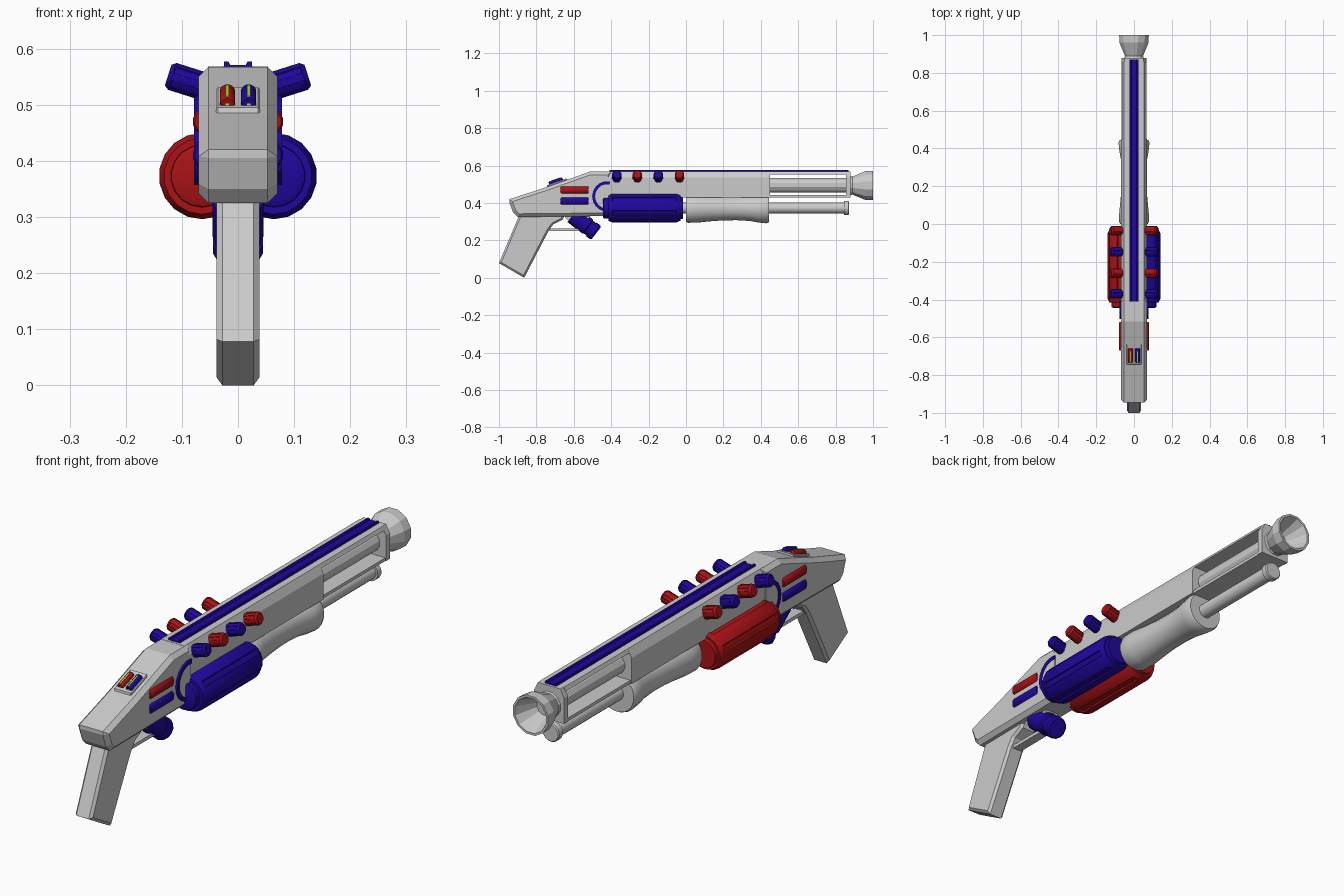
import bpy, bmesh
from math import sin, cos, pi, radians
from mathutils import Vector

if "Cube" in bpy.data.objects:
    bpy.data.objects.remove(bpy.data.objects["Cube"])


def material(name, rgb):
    m = bpy.data.materials.new(name)
    m.diffuse_color = (*rgb, 1)
    m.use_nodes = True
    m.node_tree.nodes["Principled BSDF"].inputs["Base Color"].default_value = m.diffuse_color
    return m


RED = material("red", (0.4, 0.006, 0.008))
BLUE = material("blue", (0.015, 0.002, 0.34))
GREEN = material("green", (0.4, 0.8, 0.02))


def finish(name, bm, mat=None, smooth=False):
    bmesh.ops.recalc_face_normals(bm, faces=bm.faces[:])
    me = bpy.data.meshes.new(name)
    bm.to_mesh(me)
    bm.free()
    ob = bpy.data.objects.new(name, me)
    bpy.context.collection.objects.link(ob)
    if mat:
        me.materials.append(mat)
    if smooth:
        bpy.ops.object.select_all(action='DESELECT')
        ob.select_set(True)
        bpy.context.view_layer.objects.active = ob
        bpy.ops.object.shade_smooth_by_angle(angle=radians(35))
    return ob


def prism(name, pts, a, b, axis='X', mat=None, chamfer=0):
    """Profile (y,z) extruded from a to b along X, or (x,z) along Y."""
    bm = bmesh.new()
    place = (lambda p, t: (t, p[0], p[1])) if axis == 'X' else (lambda p, t: (p[0], t, p[1]))
    r0 = [bm.verts.new(place(p, a)) for p in pts]
    r1 = [bm.verts.new(place(p, b)) for p in pts]
    caps = [bm.faces.new(r0), bm.faces.new(r1)]
    n = len(pts)
    for i in range(n):
        j = (i + 1) % n
        bm.faces.new((r0[i], r0[j], r1[j], r1[i]))
    bmesh.ops.recalc_face_normals(bm, faces=bm.faces[:])
    if chamfer:
        rim = list({e for f in caps for e in f.edges})
        bmesh.ops.bevel(bm, geom=rim, offset=chamfer, segments=1,
                        profile=0.5, affect='EDGES')
    return finish(name, bm, mat)


def lathe(name, prof, origin, axis=(0, 1, 0), sides=16, mat=None, smooth=False, flutes=0):
    """Revolve (distance, radius) points around axis; flutes sinks every n-th long side."""
    q = Vector(axis).to_track_quat('Z', 'Y')
    o = Vector(origin)
    bm = bmesh.new()
    rings = []
    for t, r in prof:
        rings.append([bm.verts.new(o + q @ Vector((r * cos(2 * pi * (k + .5) / sides),
                                                  r * sin(2 * pi * (k + .5) / sides), t)))
                      for k in range(sides)])
    longest = max(range(len(prof) - 1), key=lambda i: prof[i + 1][0] - prof[i][0])
    sunk = []
    for i in range(len(prof) - 1):
        for k in range(sides):
            m = (k + 1) % sides
            f = bm.faces.new((rings[i][k], rings[i][m], rings[i + 1][m], rings[i + 1][k]))
            if flutes and i == longest and k % flutes == 0:
                sunk.append(f)
    bm.faces.new(rings[0])
    bm.faces.new(rings[-1])
    bmesh.ops.recalc_face_normals(bm, faces=bm.faces[:])
    if sunk:
        d = prof[longest][1] * 0.07
        bmesh.ops.inset_individual(bm, faces=sunk, thickness=d, depth=-d)
    return finish(name, bm, mat, smooth)


# Receiver and pistol grip
prism("receiver", [(-.945, .42), (-.945, .405), (-.925, .35), (-.90, .325), (-.42, .33),
                   (-.40, .45), (-.40, .567), (-.515, .567), (-.75, .483)],
      -.07, .07, chamfer=.017)
prism("grip", [(-.885, .35), (-1, .078), (-.865, 0), (-.735, .25), (-.71, .285),
               (-.66, .31), (-.64, .35)], -.038, .038, chamfer=.01)

# Trigger guard and canister-shaped trigger
prism("trigger_guard", [(-.745, .27), (-.73, .25), (-.55, .25), (-.55, .264), (-.72, .264)],
      -.02, .02)
prism("trigger_housing", [(-.66, .34), (-.63, .305), (-.55, .29), (-.50, .34)], -.03, .03)
lathe("trigger", [(0, .047), (.10, .047), (.105, .042), (.125, .042), (.125, .046),
                  (.15, .046), (.158, .038)],
      (0, -.605, .335), (0, .78, -.6), 14, BLUE, True)

# Barrel shroud: solid rear, open slotted front
shroud = [(-.07, .43), (.07, .43), (.07, .535), (.053, .568), (-.053, .568), (-.07, .535)]
prism("shroud", shroud, -.42, .45, 'Y')
prism("shroud_end_plate", [(x * .96, z) for x, z in shroud], .855, .88, 'Y')
prism("shroud_top_bar", [(-.06, .553), (.06, .553), (.053, .568), (-.053, .568)], .44, .86, 'Y')
prism("shroud_bottom_bar", [(-.065, .43), (.065, .43), (.065, .443), (-.065, .443)], .44, .86, 'Y')

# Barrel and flared hollow muzzle
lathe("barrel", [(.40, .041), (.88, .041)], (0, 0, .495), sides=12)
lathe("muzzle", [(.87, .055), (.89, .05), (.96, .08), (1, .081), (1, .072), (.91, .035)],
      (0, 0, .493), sides=12)

# Blue channelled top rail
prism("top_rail", [(-.025, .56), (.025, .56), (.025, .577), (.017, .577), (.014, .571),
                   (-.014, .571), (-.017, .577), (-.025, .577)], -.41, .87, 'Y', BLUE)

# Pump fore-end on the magazine tube
lathe("pump", [(0, .074), (.012, .08), (.06, .079), (.13, .072), (.20, .067), (.27, .066),
               (.34, .07), (.39, .079), (.43, .083), (.445, .077)],
      (0, 0, .373), sides=20, smooth=True)
lathe("magazine_tube", [(-.1, .03), (.845, .03), (.845, .038), (.868, .038), (.872, .034)],
      (0, 0, .373), sides=16, smooth=True)

# Half ring where receiver meets shroud
arc = [radians(a) for a in range(80, 281, 20)]


def arc_pts(r, angles):
    return [(-.42 + r * cos(a), .435 + r * sin(a)) for a in angles]


prism("side_disc", arc_pts(.066, arc), -.075, .075)
prism("side_ring", arc_pts(.082, arc) + arc_pts(.066, arc[::-1]), -.078, .078, mat=BLUE)

for s, side, colour in ((1, "right", BLUE), (-1, "left", RED)):
    # Large side canisters
    lathe(side + "_canister",
          [(-.445, .045), (-.44, .055), (-.415, .056), (-.415, .068), (-.395, .077),
           (-.05, .077), (-.03, .068), (-.03, .06), (-.015, .057)],
          (s * .064, 0, .373), sides=18, mat=colour, smooth=True, flutes=3)
    # Row of small tilted shells beside the rail
    for i, y in enumerate((-.37, -.26, -.148, -.035)):
        lathe(f"{side}_shell_{i}",
              [(0, .022), (.012, .026), (.068, .026), (.076, .02)],
              (s * .052, y, .53), (s * .95, 0, .3), 12, (BLUE, RED)[i % 2], True, flutes=2)
    # Embedded side bars
    for nm, z, m in (("upper", .47, RED), ("lower", .41, BLUE)):
        lathe(f"{side}_{nm}_bar", [(-.67, .02), (-.664, .024), (-.526, .024), (-.52, .02)],
              (s * .057, 0, z), sides=12, mat=m, smooth=True)


# Indicator plate on the rear slope
def slope(y, h):
    return (y, .483 + .35 * (y + .75) + h)


prism("indicator_plate", [slope(-.745, -.01), slope(-.635, -.01), slope(-.638, .009),
                          slope(-.742, .009)], -.039, .039, chamfer=.003)
for x, m, nm in ((-.019, RED, "left"), (.019, BLUE, "right")):
    lathe(nm + "_indicator", [(0, .012), (.004, .014), (.072, .014), (.077, .012)],
          (x, *slope(-.731, .010)), (0, 1, .35), 12, m, True)
    prism(nm + "_light", [slope(-.732, .005), slope(-.675, .005), slope(-.675, .0262),
                          slope(-.732, .0262)], x - .003, x + .003, mat=GREEN)
